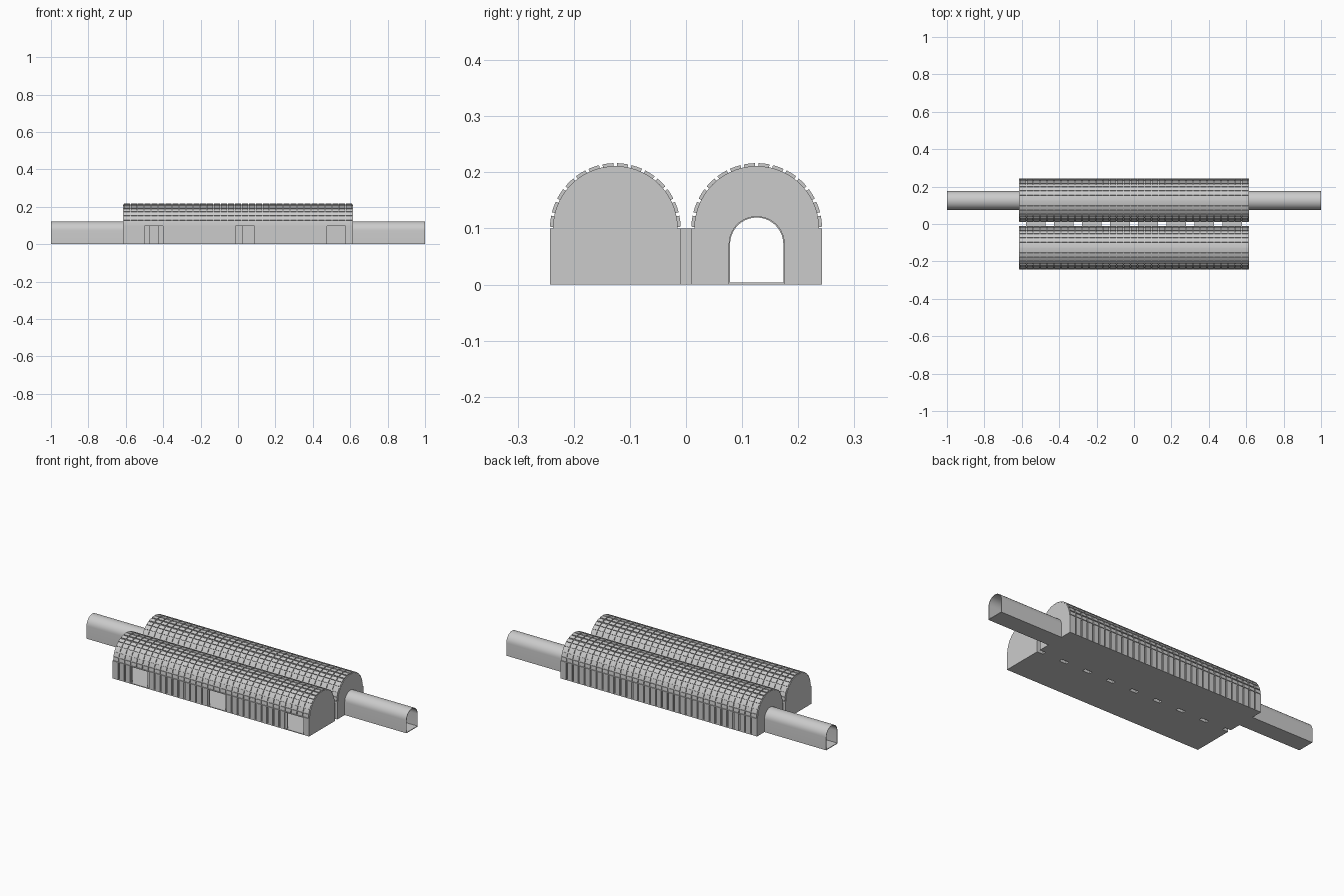
import bpy, bmesh, math

if "Cube" in bpy.data.objects:
    bpy.data.objects.remove(bpy.data.objects["Cube"])

HALF = 0.613          # half length of the halls
HW = 0.116            # half width of a hall
SPRING = 0.1          # height where the vaults start
YC = 0.126            # hall centre line
N_RING, N_TILE = 33, 14
PITCH = 2 * HALF / N_RING
DOORS = (-0.45, 0.037, 0.525)
LINKS = [-0.525 + 0.15 * i for i in range(8)]


def arc(yc, zc, r, a0, a1, n):
    return [(yc + r * math.cos(a0 + (a1 - a0) * i / n),
             zc + r * math.sin(a0 + (a1 - a0) * i / n)) for i in range(n + 1)]


def extrude(bm, profile, x0, x1):
    """Solid prism along x from a closed (y, z) outline."""
    a = [bm.verts.new((x0, y, z)) for y, z in profile]
    b = [bm.verts.new((x1, y, z)) for y, z in profile]
    bm.faces.new(a)
    bm.faces.new(b[::-1])
    for i in range(len(a)):
        j = (i + 1) % len(a)
        bm.faces.new((a[i], b[i], b[j], a[j]))


def box(bm, x0, x1, y0, y1, z0, z1):
    extrude(bm, [(y0, z0), (y1, z0), (y1, z1), (y0, z1)], x0, x1)


def finish(name, bm):
    bmesh.ops.recalc_face_normals(bm, faces=bm.faces)
    me = bpy.data.meshes.new(name)
    bm.to_mesh(me)
    bm.free()
    ob = bpy.data.objects.new(name, me)
    bpy.context.collection.objects.link(ob)
    bpy.ops.object.select_all(action='DESELECT')
    ob.select_set(True)
    bpy.context.view_layer.objects.active = ob
    bpy.ops.object.shade_smooth_by_angle(angle=math.radians(30))
    return ob


def tunnel_outline(yc, r, z0):
    return [(yc + r, z0)] + arc(yc, 0.072, r, 0, math.pi, 20) + [(yc - r, z0)]


def spans(openings, half_open):
    """Solid stretches of wall left between the openings."""
    edges = [-HALF]
    for x in openings:
        edges += [x - half_open, x + half_open]
    edges.append(HALF)
    return [(edges[i], edges[i + 1]) for i in range(0, len(edges), 2)]


for side, label in ((-1, "front"), (1, "back")):
    yc = side * YC

    # vault shell
    bm = bmesh.new()
    extrude(bm, arc(yc, SPRING, 0.111, 0, math.pi, 28)
            + arc(yc, SPRING, 0.106, math.pi, 0, 28), -HALF, HALF)
    finish(label + "_vault", bm)

    # raised lining tiles on the vault
    bm = bmesh.new()
    step = math.pi / N_TILE
    for i in range(N_RING):
        x0 = -HALF + i * PITCH
        for k in range(N_TILE):
            a0, a1 = (k + 0.12) * step, (k + 0.88) * step
            extrude(bm, arc(yc, SPRING, 0.1165, a0, a1, 2)
                    + arc(yc, SPRING, 0.1105, a1, a0, 2),
                    x0 + 0.0025, x0 + PITCH - 0.0025)
    finish(label + "_vault_tiles", bm)

    # outer wall with vertical panels, door openings in the front one
    bm = bmesh.new()
    doors = DOORS if side < 0 else ()
    outer = yc + side * HW
    for x0, x1 in spans(doors, 0.05):
        box(bm, x0, x1, outer - side * 0.012, outer - side * 0.006, 0, SPRING)
    box(bm, -HALF, HALF, outer - side * 0.012, outer, SPRING - 0.004, SPRING)
    for i in range(N_RING):
        x0 = -HALF + i * PITCH
        if all(abs(x0 + PITCH / 2 - d) > 0.055 for d in doors):
            box(bm, x0 + 0.004, x0 + PITCH - 0.004,
                outer - side * 0.006, outer, 0, SPRING - 0.004)
    finish(label + "_outer_wall", bm)

    # inner wall piers between the cross passages
    bm = bmesh.new()
    inner = yc - side * HW
    for x0, x1 in spans(LINKS, 0.049):
        box(bm, x0, x1, inner, inner + side * 0.01, 0, SPRING)
    box(bm, -HALF, HALF, inner, inner + side * 0.01, SPRING - 0.004, SPRING)
    finish(label + "_inner_wall", bm)

    # floor slab
    bm = bmesh.new()
    box(bm, -HALF, HALF, yc - HW, yc + HW, 0, 0.004)
    finish(label + "_floor", bm)

    # end walls, the back hall has the tunnel mouth
    bm = bmesh.new()
    outline = ([(yc + HW, 0), (yc + HW, SPRING)]
               + arc(yc, SPRING, 0.1112, 0, math.pi, 28)
               + [(yc - HW, SPRING), (yc - HW, 0)])
    if side > 0:
        outline += tunnel_outline(yc, 0.0495, 0)[::-1]
    for s in (-1, 1):
        extrude(bm, outline, s * (HALF - 0.005), s * (HALF + 0.001))
    finish(label + "_end_walls", bm)

# cross passages between the halls
bm = bmesh.new()
y = YC - HW + 0.001
for x in LINKS:
    box(bm, x - 0.0525, x + 0.0525, -y, y, 0, 0.004)
    box(bm, x - 0.0525, x + 0.0525, -y, y, SPRING - 0.004, SPRING)
    for s in (-1, 1):
        box(bm, x + s * 0.049, x + s * 0.0525, -y, y, 0.004, SPRING - 0.004)
finish("cross_passages", bm)

# running tunnels at both ends of the back hall
for s, label in ((-1, "left"), (1, "right")):
    bm = bmesh.new()
    extrude(bm, tunnel_outline(YC, 0.05, 0) + tunnel_outline(YC, 0.0475, 0)[::-1],
            s * (HALF - 0.004), s)
    box(bm, s * (HALF - 0.004), s, YC - 0.048, YC + 0.048, 0, 0.004)
    finish(label + "_tunnel", bm)
